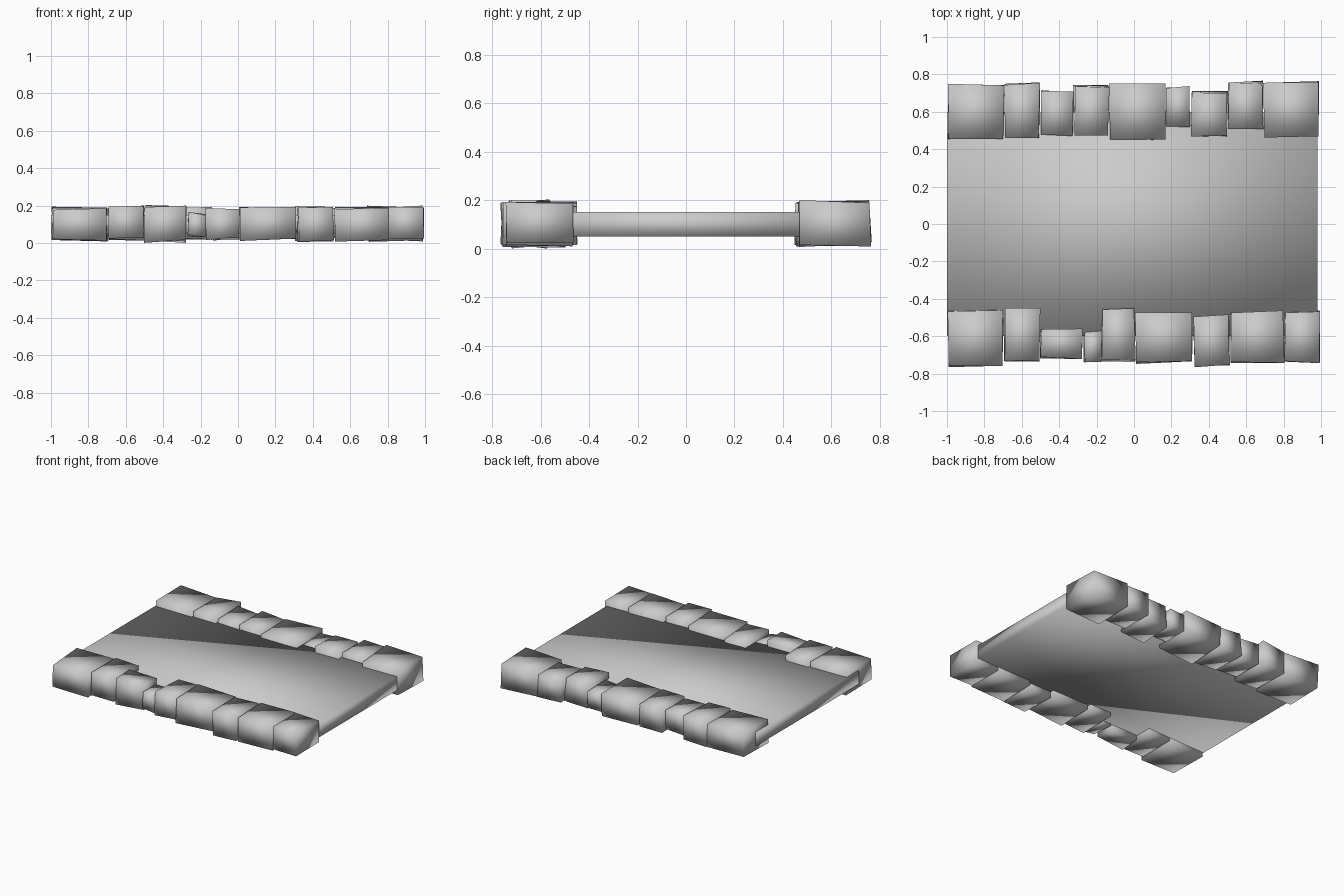
import bpy, random
random.seed(4)


def block(name, x0, x1, y0, y1, z0, z1, jitter=0.0):
    """Smooth-shaded eight-corner block with slightly uneven corners."""
    def j():
        return random.uniform(0, jitter)
    verts = []
    for z, sz in ((z0, 1), (z1, -1)):
        for x, y, sx, sy in ((x0, y0, 1, 1), (x1, y0, -1, 1),
                             (x1, y1, -1, -1), (x0, y1, 1, -1)):
            verts.append((x + sx * j() * 0.6, y + sy * j(), z + sz * j()))
    faces = [(3, 2, 1, 0), (4, 5, 6, 7), (0, 1, 5, 4),
             (1, 2, 6, 5), (2, 3, 7, 6), (3, 0, 4, 7)]
    me = bpy.data.meshes.new(name)
    me.from_pydata(verts, [], faces)
    for p in me.polygons:
        p.use_smooth = True
    ob = bpy.data.objects.new(name, me)
    bpy.context.collection.objects.link(ob)
    return ob


# path slab running between the kerbs
block("path_slab", -1.0, 0.98, -0.6, 0.6, 0.05, 0.15)

# kerb stones: x start, x end, y start, y end, bottom, top
front = [(-1.0, -.695, -.767, -.453, .01, .193), (-.695, -.5, -.745, -.445, .02, .2),
         (-.505, -.27, -.727, -.557, .0, .203), (-.27, -.17, -.742, -.562, .03, .167),
         (-.175, .01, -.742, -.443, .015, .19), (.005, .32, -.75, -.457, .007, .195),
         (.315, .515, -.768, -.48, .005, .203), (.515, .805, -.752, -.457, .007, .195),
         (.8, 1.0, -.747, -.462, .008, .195)]
back = [(-1.0, -.69, .445, .757, .007, .197), (-.695, -.5, .458, .76, .01, .2),
        (-.505, -.32, .465, .718, .02, .19), (-.325, -.13, .463, .747, .01, .195),
        (-.135, .17, .442, .752, .01, .19), (.165, .305, .518, .742, .025, .165),
        (.3, .505, .455, .714, .01, .2), (.5, .695, .493, .767, .015, .197),
        (.69, .995, .46, .768, .005, .2)]
for label, row in (("front_kerb", front), ("back_kerb", back)):
    for i, s in enumerate(row, 1):
        block(f"{label}_stone_{i}", *s, jitter=0.018)
